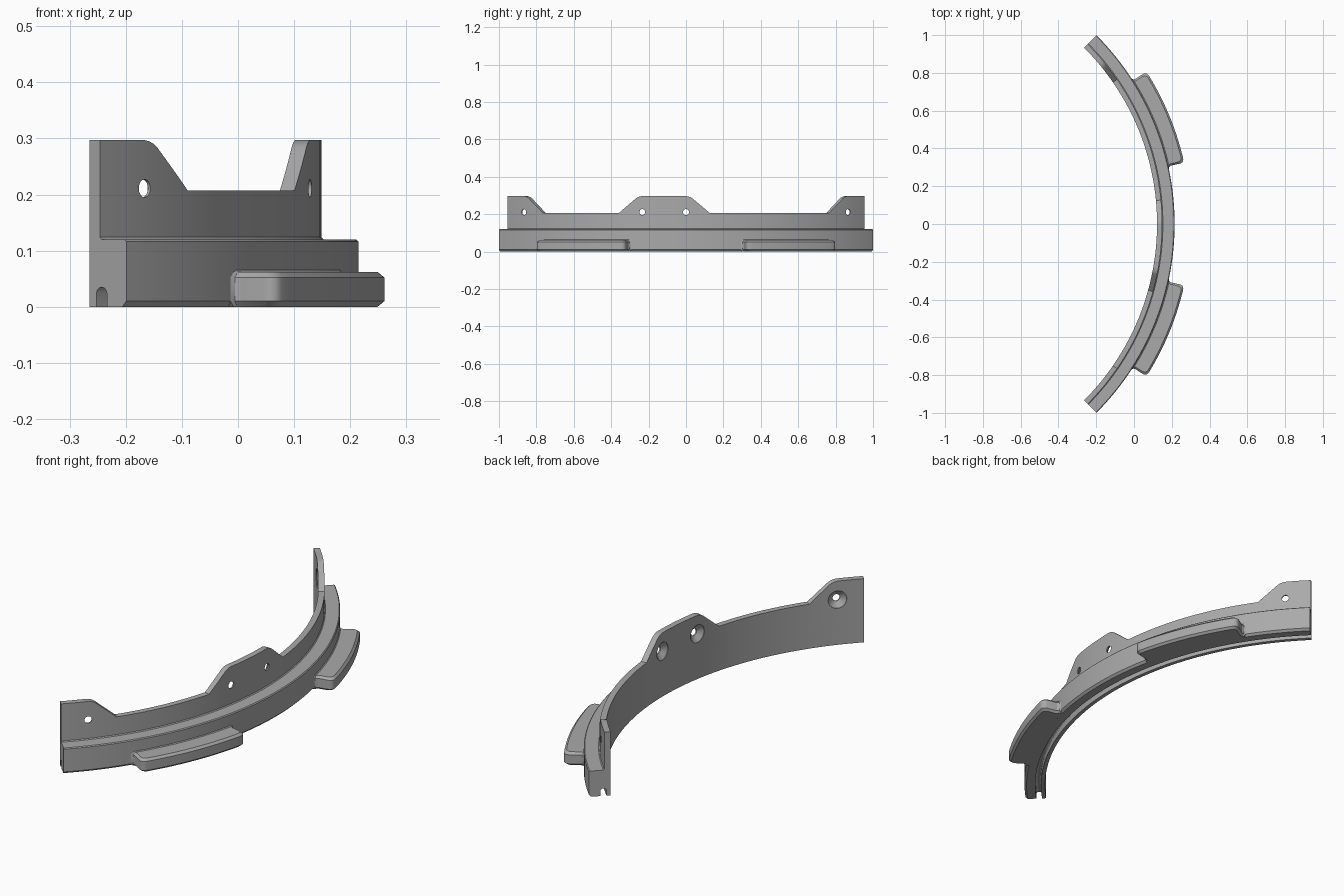
import bpy, bmesh
from math import radians, degrees, sin, cos, pi
from mathutils import Matrix, Vector

if "Cube" in bpy.data.objects:
    bpy.data.objects.remove(bpy.data.objects["Cube"])

CX = -1.199                     # arc centre on x
INNER, WALL, BASE, TAB = 1.321, 1.348, 1.414, 1.5
BASE_TOP, WALL_TOP, EAR_TOP = 0.12, 0.207, 0.297
HOLES = (-40, -10, 0, 40)       # screw hole angles in degrees
HOLE_Z = 0.211

grey = bpy.data.materials.new("plain grey")
grey.use_nodes = True
colour = (0.4, 0.4, 0.4, 1)
grey.diffuse_color = colour
grey.node_tree.nodes["Principled BSDF"].inputs["Base Color"].default_value = colour


def polar(r, angle, z):
    a = radians(angle)
    return (CX + r * cos(a), r * sin(a), z)


def loft(name, rings):
    """Skin closed rings of points and cap both ends."""
    bm = bmesh.new()
    loops = [[bm.verts.new(p) for p in ring] for ring in rings]
    n = len(loops[0])
    for a, b in zip(loops, loops[1:]):
        for i in range(n):
            j = (i + 1) % n
            bm.faces.new((a[i], a[j], b[j], b[i]))
    bm.faces.new(loops[0])
    bm.faces.new(loops[-1])
    bmesh.ops.recalc_face_normals(bm, faces=bm.faces)
    mesh = bpy.data.meshes.new(name)
    bm.to_mesh(mesh)
    bm.free()
    mesh.materials.append(grey)
    obj = bpy.data.objects.new(name, mesh)
    bpy.context.collection.objects.link(obj)
    return obj


def smooth(obj):
    bpy.ops.object.select_all(action='DESELECT')
    obj.select_set(True)
    bpy.context.view_layer.objects.active = obj
    bpy.ops.object.shade_smooth_by_angle(angle=radians(25))


# Height of a screw ear by distance in degrees from its flat top
SLOPE = [(0, EAR_TOP), (0.5, 0.295), (1, 0.291), (1.5, 0.284), (2, 0.274), (5.4, WALL_TOP)]


def wall_height(angle):
    d = min(max(0, abs(angle + 5) - 5), max(0, 40 - abs(angle)))
    for (d0, z0), (d1, z1) in zip(SLOPE, SLOPE[1:]):
        if d <= d1:
            return z0 + (z1 - z0) * (d - d0) / (d1 - d0)
    return WALL_TOP


# Curved body: stepped section with a round-topped groove underneath
def section(angle):
    gm, gw = 1.352, 0.013
    groove = [(gm - gw * cos(t * pi / 6), 0.024 + 0.011 * sin(t * pi / 6)) for t in range(7)]
    pts = [(INNER, 0), (gm - gw, 0)] + groove + [(gm + gw, 0)]
    pts += [(BASE - 0.01, 0), (BASE, 0.01), (BASE, BASE_TOP - 0.004), (BASE - 0.004, BASE_TOP)]
    pts += [(WALL + 0.004, BASE_TOP), (WALL, BASE_TOP + 0.004)]
    top = wall_height(angle)
    pts += [(WALL, top), (INNER, top)]
    return [polar(r, angle, z) for r, z in pts]


angles = {float(a) for a in range(-45, 46)}
for d, z in SLOPE:
    angles |= {d, -10 - d, 40 - d, d - 40}
body = loft("curved_body", [section(a) for a in sorted(angles)])


# Screw holes, countersunk from the inner face
def revolve_cutter(angle):
    steps = [(-0.03, 0.041), (0.002, 0.041), (0.021, 0.016), (0.06, 0.016)]
    a = radians(angle)
    out, side = Vector((cos(a), sin(a), 0)), Vector((-sin(a), cos(a), 0))
    rings = []
    for depth, rad in steps:
        mid = Vector(polar(INNER, angle, HOLE_Z)) + out * depth
        rings.append([mid + side * rad * cos(t * pi / 16) + Vector((0, 0, rad * sin(t * pi / 16)))
                      for t in range(32)])
    return loft("hole_cutter", rings)


for a in HOLES:
    cutter = revolve_cutter(a)
    cutter.hide_render = True
    mod = body.modifiers.new("screw_hole", 'BOOLEAN')
    mod.operation, mod.solver, mod.object = 'DIFFERENCE', 'EXACT', cutter
    bpy.context.view_layer.objects.active = body
    bpy.ops.object.modifier_apply(modifier=mod.name)
    bpy.data.objects.remove(cutter)
smooth(body)


# Locking lugs: rounded curved plates with chamfered rims
def lug_outline(centre, z, inset=0, limit=TAB):
    rc = 0.022
    edge = [(BASE - 0.01, -0.014), (BASE, -0.013), (BASE + 0.004, -0.005), (BASE + 0.013, 0)]
    edge += [(TAB - rc + rc * sin(t * pi / 10), rc - rc * cos(t * pi / 10)) for t in range(6)]
    half = []
    for r, s in edge:
        r = r if r < TAB - rc else r - inset
        half.append((min(r, limit), 10 - degrees((s + inset) / 1.45)))
    last = half[-1][1]
    arc = [(half[-1][0], -last + 2 * last * k / 20) for k in range(1, 20)]
    back = half[0][1]
    inner = [(half[0][0], back - 2 * back * k / 20) for k in range(1, 20)]
    loop = [(r, -a) for r, a in half] + arc + half[::-1] + inner
    return [polar(r, centre + a, z) for r, a in loop]


for name, centre in (("front_lug", -22.5), ("back_lug", 22.5)):
    lug = loft(name, [
        lug_outline(centre, 0, 0.01),
        lug_outline(centre, 0.01),
        lug_outline(centre, 0.052),
        lug_outline(centre, 0.062, 0.01),
        lug_outline(centre, 0.062, 0.01, BASE + 0.004),
        lug_outline(centre, 0.066, 0.01, BASE - 0.001),
    ])
    smooth(lug)
